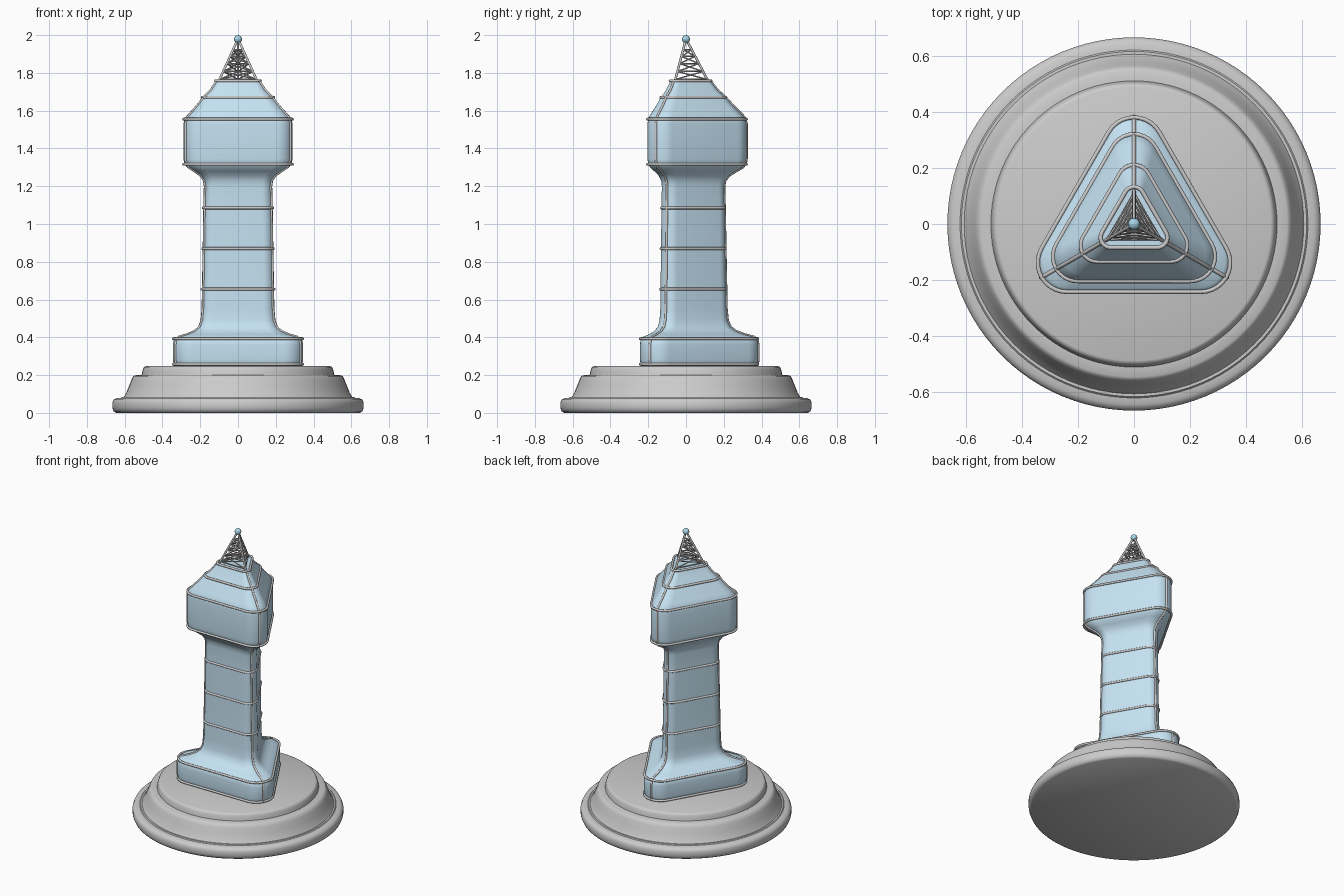
import bpy, bmesh, math
from mathutils import Vector

if "Cube" in bpy.data.objects:
    bpy.data.objects.remove(bpy.data.objects["Cube"])


def material(name, color):
    m = bpy.data.materials.new(name)
    m.diffuse_color = color
    m.use_nodes = True
    m.node_tree.nodes["Principled BSDF"].inputs["Base Color"].default_value = m.diffuse_color
    return m


BLUE = material("pale_blue", (0.56, 0.76, 0.89, 1))


def loft(name, loops, angle, mat=None):
    """Skin a stack of equal closed loops and cap both ends."""
    bm = bmesh.new()
    rows = [[bm.verts.new(p) for p in loop] for loop in loops]
    n = len(rows[0])
    for a, b in zip(rows, rows[1:]):
        for i in range(n):
            j = (i + 1) % n
            bm.faces.new((a[i], a[j], b[j], b[i]))
    bm.faces.new(rows[0][::-1])
    bm.faces.new(rows[-1])
    me = bpy.data.meshes.new(name)
    bm.to_mesh(me)
    bm.free()
    ob = bpy.data.objects.new(name, me)
    bpy.context.collection.objects.link(ob)
    if mat:
        me.materials.append(mat)
    bpy.ops.object.select_all(action='DESELECT')
    bpy.context.view_layer.objects.active = ob
    ob.select_set(True)
    bpy.ops.object.shade_smooth_by_angle(angle=math.radians(angle))
    return ob


def tubes(name, paths, radius):
    """Round rods along poly paths; each path is (points, closed)."""
    cu = bpy.data.curves.new(name, 'CURVE')
    cu.dimensions = '3D'
    cu.bevel_depth = radius
    cu.bevel_resolution = 2
    cu.use_fill_caps = True
    for pts, closed in paths:
        sp = cu.splines.new('POLY')
        sp.points.add(len(pts) - 1)
        for q, p in zip(sp.points, pts):
            q.co = (*p, 1)
        sp.use_cyclic_u = closed
    ob = bpy.data.objects.new(name, cu)
    bpy.context.collection.objects.link(ob)
    return ob


def circle(r, z, n=96):
    return [(r * math.cos(2 * math.pi * i / n), r * math.sin(2 * math.pi * i / n), z)
            for i in range(n)]


CORNERS = [math.radians(a) for a in (90, 210, 330)]


def tri_loop(s, z, steps=10):
    """Rounded triangle whose corners reach radius s, one pointing to +y."""
    d, r = 0.727 * s, 0.273 * s
    pts = []
    for c in CORNERS:
        for k in range(steps + 1):
            a = c + math.radians(-60 + 120 * k / steps)
            pts.append((d * math.cos(c) + r * math.cos(a), d * math.sin(c) + r * math.sin(a), z))
    return pts


# round stepped plinth
plinth = [(.645, 0), (.658, .008), (.665, .025), (.665, .055), (.658, .07), (.643, .078),
          (.62, .08), (.615, .085), (.605, .085), (.592, .105), (.578, .14), (.564, .175),
          (.555, .194), (.545, .199), (.51, .201), (.507, .215), (.503, .232),
          (.497, .243), (.487, .247)]
loft("plinth", [circle(r, z) for r, z in plinth], 40)

# triangular tower body: foot, shaft, head and roof
body = [(.365, .245), (.377, .255), (.383, .28), (.383, .36), (.377, .39), (.36, .402),
        (.31, .415), (.265, .432), (.235, .455), (.22, .49), (.214, .55), (.209, .8),
        (.204, 1.08), (.201, 1.2), (.207, 1.23), (.228, 1.257), (.265, 1.28), (.30, 1.3),
        (.316, 1.32), (.32, 1.345), (.32, 1.53), (.314, 1.56), (.285, 1.59), (.25, 1.625),
        (.21, 1.67), (.165, 1.71), (.13, 1.757)]
loft("tower_body", [tri_loop(s, z) for s, z in body], 50, BLUE)

# horizontal bands around the tower
bands = [(.380, .257), (.380, .393), (.212, .655), (.208, .87), (.204, 1.085),
         (.320, 1.316), (.320, 1.555), (.210, 1.67), (.132, 1.758)]
tubes("horizontal_bands", [(tri_loop(s, z), True) for s, z in bands], .0075)

# ribs running up the three corners
tubes("corner_ribs", [([(s * math.cos(c), s * math.sin(c), z) for s, z in body], False)
                      for c in CORNERS], .007)

# lattice mast: legs, triangular hoops and crossed braces
Z0, Z1 = 1.755, 1.965


def mast_point(c, t):
    r = .118 + (.008 - .118) * t
    return Vector((r * math.cos(c), r * math.sin(c), Z0 + (Z1 - Z0) * t))


tubes("mast_legs", [([mast_point(c, 0), mast_point(c, 1)], False) for c in CORNERS], .0065)
levels = [.05, .25, .45, .63, .8]
tubes("mast_hoops", [([mast_point(c, t) for c in CORNERS], True) for t in levels], .004)
braces = []
for t0, t1 in zip(levels, levels[1:]):
    for i in range(3):
        a, b = CORNERS[i], CORNERS[(i + 1) % 3]
        braces += [([mast_point(a, t0), mast_point(b, t1)], False),
                   ([mast_point(b, t0), mast_point(a, t1)], False)]
tubes("mast_braces", braces, .0035)

# beacon ball on top
bpy.ops.mesh.primitive_uv_sphere_add(segments=24, ring_count=16, radius=.021, location=(0, 0, 1.979))
ball = bpy.context.object
ball.name = "beacon_ball"
ball.data.materials.append(material("beacon_blue", (0.4, 0.68, 0.82, 1)))
bpy.ops.object.shade_smooth()
